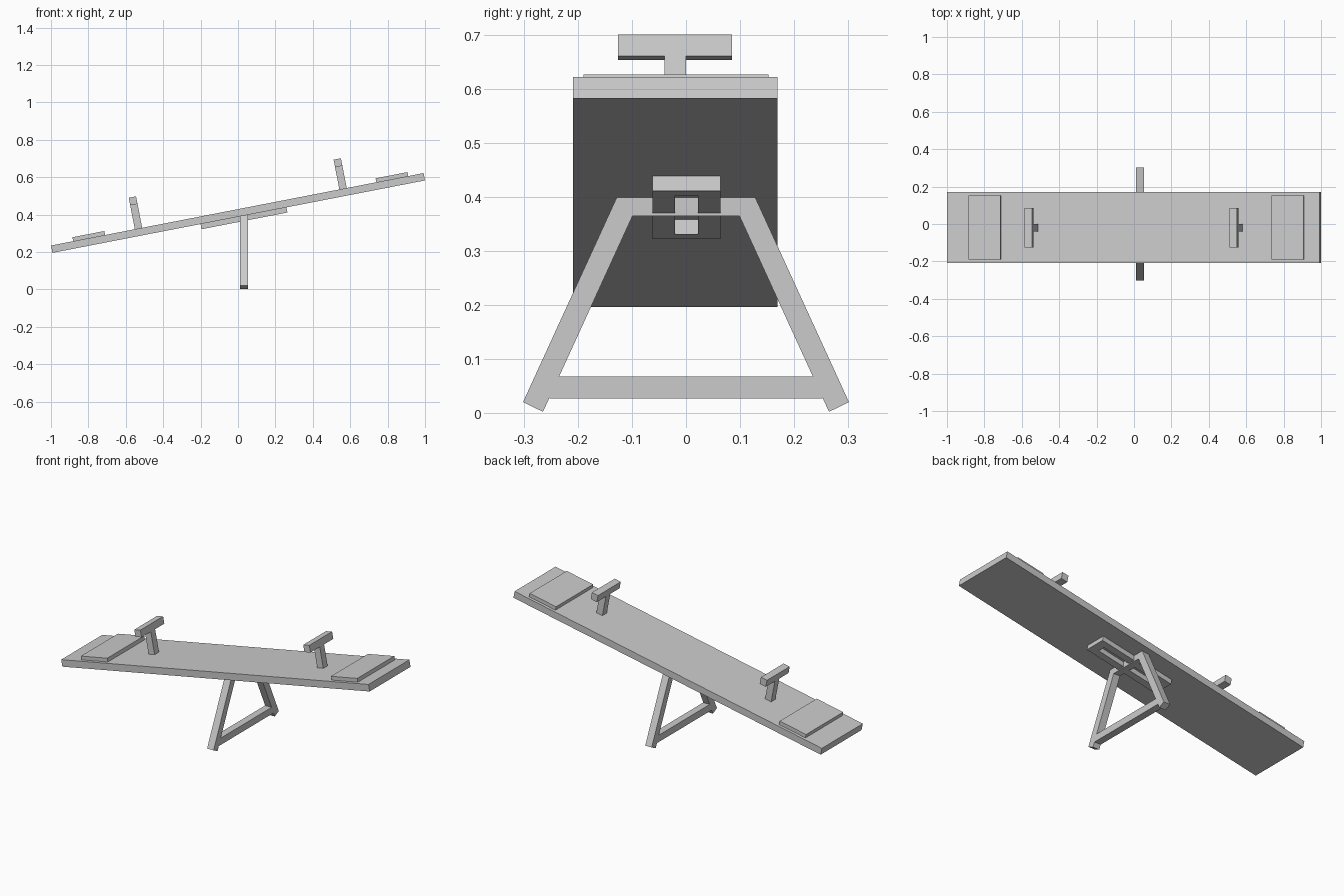
import bpy
import math
from mathutils import Matrix, Vector

cube = bpy.data.objects.get("Cube")
if cube:
    bpy.data.objects.remove(cube, do_unlink=True)

# Single flat colour
grey = bpy.data.materials.new("plain_grey")
grey.use_nodes = True
colour = (0.6, 0.6, 0.6, 1)
grey.diffuse_color = colour
grey.node_tree.nodes["Principled BSDF"].inputs["Base Color"].default_value = colour

# Tilted space of the board: x along the board, z out of its top face
TILT = Matrix.Translation((0, 0, 0.409)) @ Matrix.Rotation(math.radians(-11), 4, "Y")
BOARD_TOP = 0.02
LEVEL = Matrix.Identity(4)


def prism(name, base, offset, space=LEVEL):
    """Extrude a flat outline along an offset."""
    n = len(base)
    lower = [Vector(p) for p in base]
    points = lower + [p + Vector(offset) for p in lower]
    faces = [tuple(reversed(range(n))), tuple(range(n, 2 * n))]
    faces += [(i, (i + 1) % n, n + (i + 1) % n, n + i) for i in range(n)]
    mesh = bpy.data.meshes.new(name)
    mesh.from_pydata([space @ p for p in points], [], faces)
    mesh.materials.append(grey)
    obj = bpy.data.objects.new(name, mesh)
    bpy.context.collection.objects.link(obj)
    return obj


def box(name, x, y, z, space=TILT):
    """Box between the given ranges."""
    base = [(x[0], y[0], z[0]), (x[1], y[0], z[0]), (x[1], y[1], z[0]), (x[0], y[1], z[0])]
    return prism(name, base, (0, 0, z[1] - z[0]), space)


# Board
box("board", (-1.0145, 1.0145), (-0.209, 0.17), (-BOARD_TOP, BOARD_TOP))

# Seat pads and T-shaped handles at both ends
for side, seat, handle, top in (("right", -0.807, -0.538, 0.191), ("left", 0.844, 0.576, 0.182)):
    box(side + "_seat", (seat - 0.087, seat + 0.087), (-0.19, 0.153), (BOARD_TOP, 0.0415))
    span = (handle - 0.02, handle + 0.02)
    box(side + "_handle_post", span, (-0.04, 0), (BOARD_TOP, top - 0.041))
    box(side + "_handle_bar", span, (-0.126, 0.085), (top - 0.041, top))

# Slotted pivot bracket under the board
under = (-0.048, -BOARD_TOP)
for end, x in (("low", (-0.208, -0.163)), ("high", (0.215, 0.26))):
    box("bracket_end_" + end, x, (-0.062, 0.064), under)
for end, y in (("front", (-0.062, -0.02)), ("back", (0.022, 0.064))):
    box("bracket_rail_" + end, (-0.163, 0.215), y, under)

# Stand: mitred top bar, two splayed legs and a lower cross bar
X0, DEPTH = 0.011, (0.042, 0, 0)


def stand_part(name, outline):
    prism(name, [(X0, y, z) for y, z in outline], DEPTH)


stand_part("stand_top_bar", [(-0.099, 0.365), (0.099, 0.365), (0.128, 0.4), (-0.128, 0.4)])
leg = [(0.128, 0.4), (0.099, 0.365), (0.265, 0.002), (0.302, 0.02)]
stand_part("back_leg", leg)
stand_part("front_leg", [(-y, z) for y, z in reversed(leg)])
stand_part("stand_cross_bar", [(-0.253, 0.027), (0.253, 0.027), (0.253, 0.067), (-0.253, 0.067)])
